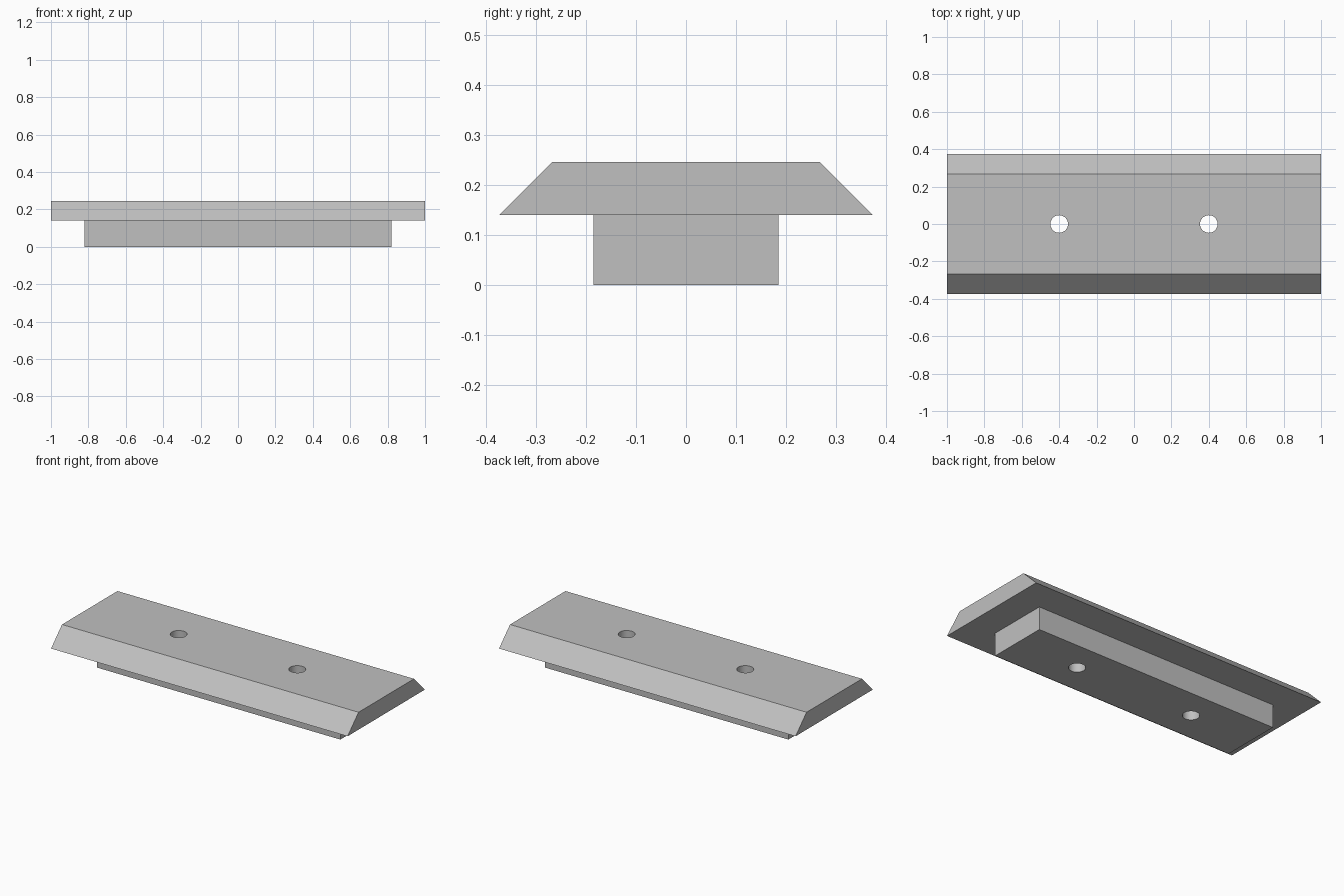
import bpy
import bmesh

cube = bpy.data.objects.get("Cube")
if cube:
    bpy.data.objects.remove(cube, do_unlink=True)

HALF_LENGTH = 1.0
STEP_Z, TOP_Z = 0.14, 0.246

grey = bpy.data.materials.new("light_grey")
grey.use_nodes = True
colour = (0.53, 0.53, 0.53, 1)
grey.diffuse_color = colour
grey.node_tree.nodes["Principled BSDF"].inputs["Base Color"].default_value = colour


def extrude_along_x(name, profile, half):
    """Solid made from a (y, z) outline swept from -half to +half."""
    bm = bmesh.new()
    face = bm.faces.new([bm.verts.new((-half, y, z)) for y, z in profile])
    swept = bmesh.ops.extrude_face_region(bm, geom=[face])["geom"]
    verts = [g for g in swept if isinstance(g, bmesh.types.BMVert)]
    bmesh.ops.translate(bm, verts=verts, vec=(2 * half, 0, 0))
    bmesh.ops.recalc_face_normals(bm, faces=bm.faces)
    mesh = bpy.data.meshes.new(name)
    bm.to_mesh(mesh)
    bm.free()
    mesh.materials.append(grey)
    obj = bpy.data.objects.new(name, mesh)
    bpy.context.collection.objects.link(obj)
    return obj


def combine(target, tool, operation):
    """Apply a boolean to the target and discard the tool."""
    tool.hide_render = True
    mod = target.modifiers.new(operation.lower(), "BOOLEAN")
    mod.operation = operation
    mod.solver = "EXACT"
    mod.object = tool
    bpy.ops.object.select_all(action="DESELECT")
    bpy.context.view_layer.objects.active = target
    target.select_set(True)
    bpy.ops.object.modifier_apply(modifier=mod.name)
    bpy.data.objects.remove(tool, do_unlink=True)


# Plate with bevelled long edges
plate = extrude_along_x("bevelled_plate", [
    (-0.373, STEP_Z), (0.373, STEP_Z), (0.267, TOP_Z), (-0.267, TOP_Z)], HALF_LENGTH)

# Narrower block underneath, overlapping into the plate for a clean union
block = extrude_along_x("lower_block", [
    (-0.185, 0), (0.185, 0), (0.185, STEP_Z + 0.03), (-0.185, STEP_Z + 0.03)], 0.82)
combine(plate, block, "UNION")

# Two screw holes right through
for side in (-1, 1):
    bpy.ops.mesh.primitive_cylinder_add(
        vertices=32, radius=0.047, depth=1, location=(side * 0.4, 0, STEP_Z))
    drill = bpy.context.object
    drill.name = "hole_cutter"
    drill.data.materials.append(grey)
    combine(plate, drill, "DIFFERENCE")

# Smooth hole walls, keep the machined edges sharp
bpy.ops.object.select_all(action="DESELECT")
plate.select_set(True)
bpy.context.view_layer.objects.active = plate
bpy.ops.object.shade_smooth_by_angle(angle=0.5)
